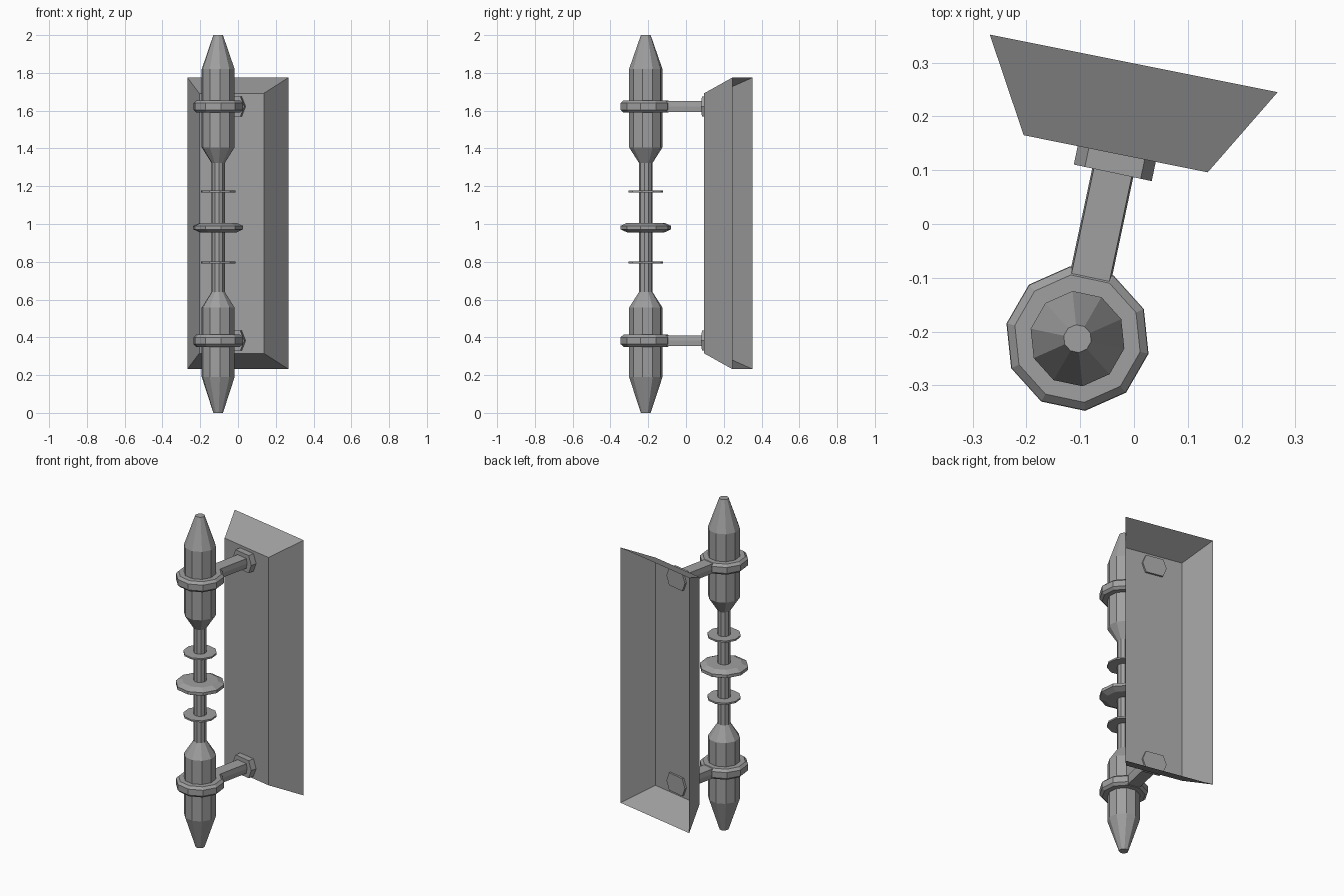
import bpy, bmesh, math
from mathutils import Matrix

if "Cube" in bpy.data.objects:
    bpy.data.objects.remove(bpy.data.objects["Cube"])

grey = bpy.data.materials.new("grey_metal")
grey.use_nodes = True
colour = (0.35, 0.35, 0.35, 1)
grey.diffuse_color = colour
grey.node_tree.nodes["Principled BSDF"].inputs["Base Color"].default_value = colour

AXIS = (-0.105, -0.213)          # centre line of the spindle
TURN = math.radians(-12)         # the whole assembly is turned about z
FRAME = Matrix.Translation((*AXIS, 0)) @ Matrix.Rotation(TURN, 4, 'Z')


def finish(name, bm, matrix=None):
    bmesh.ops.recalc_face_normals(bm, faces=bm.faces)
    mesh = bpy.data.meshes.new(name)
    bm.to_mesh(mesh)
    bm.free()
    mesh.materials.append(grey)
    obj = bpy.data.objects.new(name, mesh)
    if matrix:
        obj.matrix_world = matrix
    bpy.context.collection.objects.link(obj)
    return obj


def lathe(name, profile, z=0, closed=False, sides=10):
    """Turn (radius, height) points around the spindle axis."""
    bm = bmesh.new()
    rings = []
    for r, h in profile:
        rings.append([bm.verts.new((r * math.cos(a), r * math.sin(a), z + h))
                      for a in (math.tau * i / sides for i in range(sides))])
    pairs = list(zip(rings, rings[1:]))
    if closed:
        pairs.append((rings[-1], rings[0]))
    else:
        bm.faces.new(rings[0])
        bm.faces.new(rings[-1])
    for a, b in pairs:
        for i in range(sides):
            j = (i + 1) % sides
            bm.faces.new((a[i], a[j], b[j], b[i]))
    return finish(name, bm, FRAME)


def hex_bar(name, half_width, half_flat, half_height, start, end, z):
    """Six-sided bar running backwards from the spindle."""
    outline = [(half_width, 0), (half_flat, half_height), (-half_flat, half_height),
               (-half_width, 0), (-half_flat, -half_height), (half_flat, -half_height)]
    bm = bmesh.new()
    face = bm.faces.new([bm.verts.new((x, start, z + h)) for x, h in outline])
    out = bmesh.ops.extrude_face_region(bm, geom=[face], use_keep_orig=True)
    moved = [v for v in out["geom"] if isinstance(v, bmesh.types.BMVert)]
    bmesh.ops.translate(bm, verts=moved, vec=(0, end - start, 0))
    return finish(name, bm, FRAME)


# Spindle: two tapered grips joined by a thin rod
lathe("spindle", [(0.026, 0), (0.089, 0.19), (0.089, 0.557), (0.036, 0.64),
                  (0.036, 1.323), (0.089, 1.406), (0.089, 1.82), (0.026, 2)])

# Discs on the rod
for name, z in (("lower_disc", 0.796), ("upper_disc", 1.172)):
    lathe(name, [(0.093, -0.005), (0.093, 0.005)], z)
lathe("middle_disc", [(0.1, -0.025), (0.135, -0.009), (0.135, 0.009), (0.1, 0.025)], 0.981)

# Clamp rings, struts and mounting plates
for side, z in (("lower", 0.382), ("upper", 1.622)):
    lathe(side + "_clamp_ring", [(0.085, -0.032), (0.119, -0.032), (0.134, -0.018),
                                 (0.134, 0.018), (0.119, 0.032), (0.085, 0.032)], z, True)
    hex_bar(side + "_strut", 0.039, 0.036, 0.029, 0.09, 0.33, z)
    hex_bar(side + "_mounting_plate", 0.074, 0.053, 0.053, 0.315, 0.362, z)

# Backing tray: sloped walls, open at the rear
bm = bmesh.new()


def rectangle(left, right, low, high):
    return [bm.verts.new((*p, z)) for p, z in
            ((left, low), (right, low), (right, high), (left, high))]


front = rectangle((-0.205, 0.165), (0.137, 0.096), 0.315, 1.692)
rear = rectangle((-0.268, 0.352), (0.267, 0.245), 0.232, 1.775)
bm.faces.new(front)
for i in range(4):
    j = (i + 1) % 4
    bm.faces.new((front[i], rear[i], rear[j], front[j]))
finish("backing_tray", bm)
